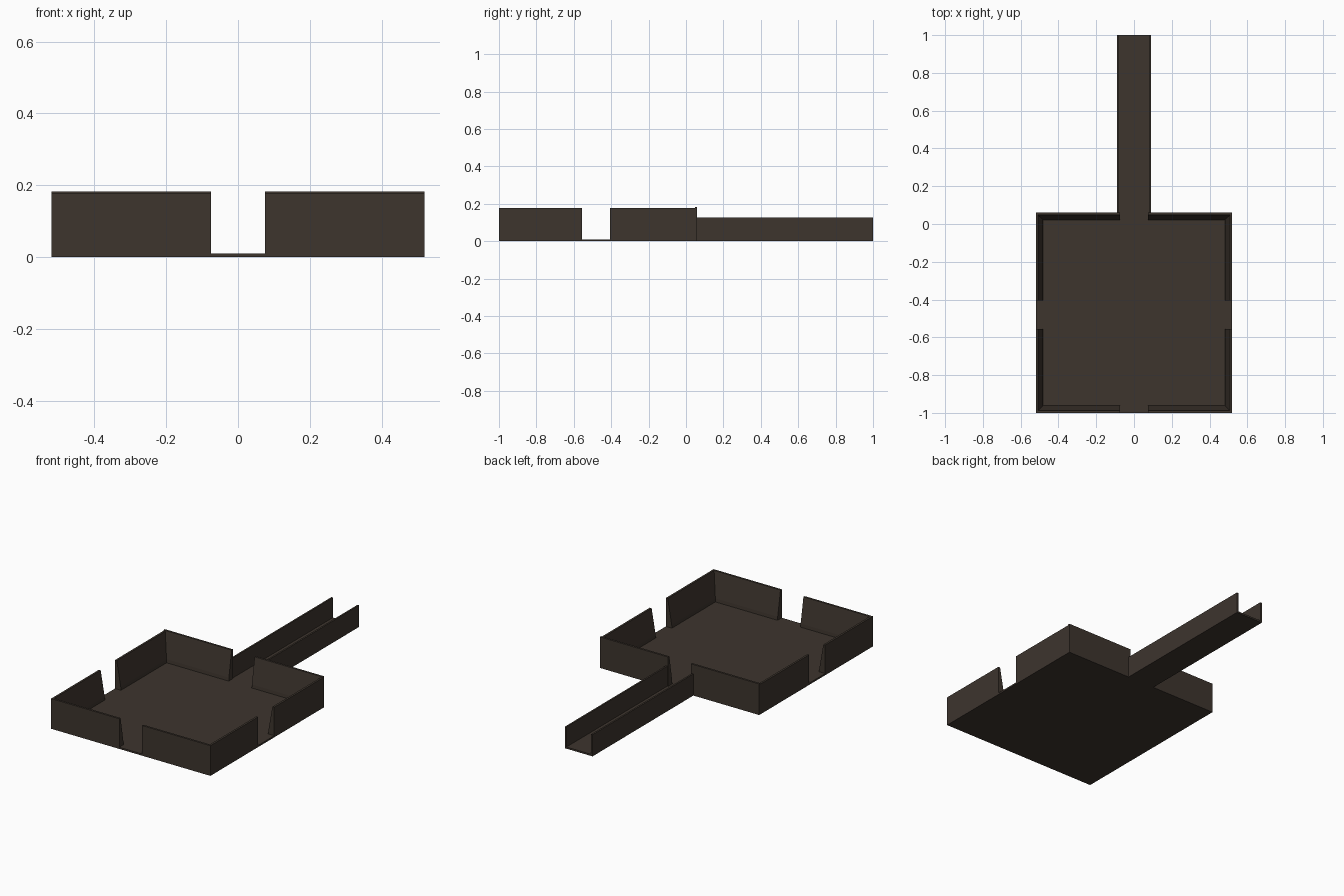
import bpy
import bmesh
from mathutils import Vector

if "Cube" in bpy.data.objects:
    bpy.data.objects.remove(bpy.data.objects["Cube"])

stone = bpy.data.materials.new("dark_brown_stone")
stone.diffuse_color = (0.047, 0.035, 0.027, 1)
stone.use_nodes = True
stone.node_tree.nodes["Principled BSDF"].inputs["Base Color"].default_value = stone.diffuse_color


def finish(name, bm):
    bmesh.ops.recalc_face_normals(bm, faces=bm.faces[:])
    mesh = bpy.data.meshes.new(name)
    bm.to_mesh(mesh)
    bm.free()
    mesh.materials.append(stone)
    obj = bpy.data.objects.new(name, mesh)
    bpy.context.collection.objects.link(obj)
    return obj


def box(name, lo, hi):
    bm = bmesh.new()
    bmesh.ops.create_cube(bm, size=1)
    for v in bm.verts:
        v.co = Vector([(a + b) / 2 + c * (b - a) for a, b, c in zip(lo, hi, v.co)])
    return finish(name, bm)


def wall(name, start, end, inward, height):
    """Extrude a tapered wall section; the outer face lies on start-end."""
    profile = [(0, 0), (0, height), (0.012, height), (0.038, 0.03), (0.04, 0)]
    bm = bmesh.new()
    a, b, n = Vector((*start, 0)), Vector((*end, 0)), Vector((*inward, 0))
    rings = [[bm.verts.new(p + n * t + Vector((0, 0, z))) for t, z in profile]
             for p in (a, b)]
    bm.faces.new(rings[0])
    bm.faces.new(rings[1])
    count = len(profile)
    for i in range(count):
        j = (i + 1) % count
        bm.faces.new((rings[0][i], rings[0][j], rings[1][j], rings[1][i]))
    return finish(name, bm)


W, FRONT, BACK, GAP = 0.52, -1.0, 0.06, 0.075

# Floors of the room and the passage
box("room_floor", (-W, FRONT, 0), (W, BACK, 0.01))
box("passage_floor", (-0.09, BACK, 0), (0.09, 1, 0.01))

# Walls on both sides, split by doorways
for s, side in ((-1, "left"), (1, "right")):
    wall(side + "_front_wall", (s * GAP, FRONT), (s * W, FRONT), (0, 1), 0.178)
    wall(side + "_back_wall", (s * GAP, BACK), (s * W, BACK), (0, -1), 0.183)
    wall(side + "_side_wall_front", (s * W, FRONT), (s * W, -0.555), (-s, 0), 0.178)
    wall(side + "_side_wall_back", (s * W, -0.405), (s * W, BACK - 0.01), (-s, 0), 0.178)
    # Thin passage wall
    x0, x1 = sorted((s * 0.08, s * 0.09))
    box(side + "_passage_wall", (x0, BACK - 0.01, 0), (x1, 1, 0.128))
